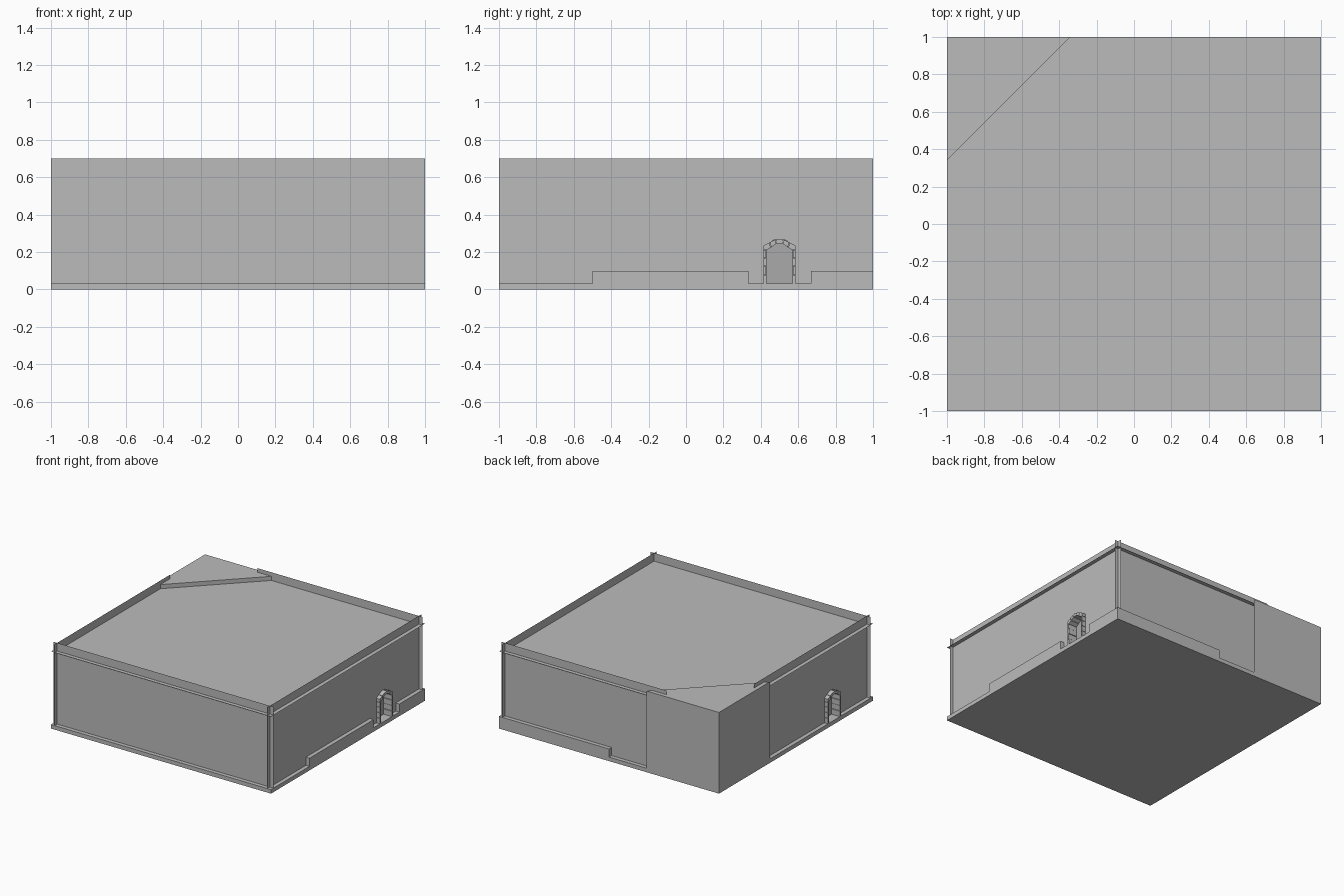
import bpy
import bmesh
from mathutils import Vector

cube = bpy.data.objects.get("Cube")
if cube:
    bpy.data.objects.remove(cube, do_unlink=True)


def material(name, value):
    mat = bpy.data.materials.new(name)
    mat.use_nodes = True
    colour = (value, value, value, 1)
    mat.diffuse_color = colour
    mat.node_tree.nodes["Principled BSDF"].inputs["Base Color"].default_value = colour
    return mat


stone = material("grey stone", 0.5)
dark = material("dark door", 0.4)

E, W = 1.0, 0.967                      # outer edge and wall plane
BASE, LEDGE, BLOCK, TOP = 0.033, 0.633, 0.667, 0.7
CUT = 0.34                             # where the corner block begins


def polygon(name, points, outward, depth=None, mat=stone):
    """A flat sheet facing outward, or a solid when extruded by depth."""
    bm = bmesh.new()
    face = bm.faces.new([bm.verts.new(p) for p in points])
    face.normal_update()
    if face.normal.dot(Vector(outward)) < 0:
        face.normal_flip()
    if depth:
        back = bmesh.ops.extrude_face_region(bm, geom=[face], use_keep_orig=True)
        moved = [g for g in back["geom"] if isinstance(g, bmesh.types.BMVert)]
        bmesh.ops.translate(bm, verts=moved, vec=-Vector(outward) * depth)
        bmesh.ops.recalc_face_normals(bm, faces=bm.faces)
    mesh = bpy.data.meshes.new(name)
    bm.to_mesh(mesh)
    bm.free()
    mesh.materials.append(mat)
    obj = bpy.data.objects.new(name, mesh)
    bpy.context.collection.objects.link(obj)
    return obj


def flat(points, z):
    return [(x, y, z) for x, y in points]


# Foundation, roof with projecting ledge, and solid corner block
outline = [(-E, -E), (E, -E), (E, E), (-CUT, E), (-E, CUT)]
corner = [(-E, CUT), (-CUT, E), (-E, E)]
up = (0, 0, 1)
polygon("foundation", flat(outline, BASE), up, BASE)
polygon("roof", flat(outline, LEDGE), up)
polygon("corner_block", flat(corner, BLOCK), up, BLOCK)

# Doorway half profiles: sideways offset and height
outer = [(0.085, BASE), (0.085, 0.235), (0.022, 0.268)]
inner = [(0.07, BASE), (0.07, 0.21), (0.017, 0.245)]


def arch(half):
    return half + [(-u, z) for u, z in reversed(half)]


# Front and back walls, crossing the side walls at the corners
for name, y, start in (("front_wall", -W, -E), ("back_wall", W, -0.5)):
    polygon(name, [(start, y, BASE), (E, y, BASE), (E, y, TOP), (start, y, TOP)],
            (0, y, 0))

# Side walls, each with an arched doorway of separate stones
for side, s, end in (("left", 1, E), ("right", -1, E / 2)):
    # +x wall runs the full depth, -x wall stops inside the corner block
    low, high = (-E, end)
    out = (s, 0, 0)

    def place(points, x):
        return [(s * x, s * 0.5 + u, z) for u, z in points]

    shift = s * 0.5
    wall = [(low - shift, BASE)] + list(reversed(arch(outer))) + [
        (high - shift, BASE), (high - shift, TOP), (low - shift, TOP)]
    polygon(side + "_wall", place(wall, W), out)
    polygon(side + "_door", place(arch(inner), 0.925), out, mat=dark)

    stones = []
    levels = [BASE, 0.08, 0.125, 0.17, 0.21]
    for m in (-1, 1):
        for i, (a, b) in enumerate(zip(levels, levels[1:])):
            u0 = 0.07 + 0.003 * (i % 2)
            stones.append([(m * u0, a), (m * 0.085, a), (m * 0.085, b - 0.003),
                           (m * u0, b - 0.003)])
        stones.append([(m * 0.07, 0.21), (m * 0.085, 0.21), (m * 0.085, 0.235),
                       (m * 0.055, 0.251), (m * 0.047, 0.225)])
        stones.append([(m * 0.044, 0.227), (m * 0.052, 0.252), (m * 0.024, 0.266),
                       (m * 0.019, 0.243)])
    stones.append([(-0.017, 0.245), (-0.022, 0.262), (0, 0.271), (0.022, 0.262),
                   (0.017, 0.245)])
    for i, shape in enumerate(stones):
        polygon(f"{side}_arch_stone_{i + 1}", place(shape, E), out, 0.09)

# Raised plinths along the +x side and the back
for i, (a, b) in enumerate([(-0.5, 0.333), (0.667, E)]):
    polygon(f"side_plinth_{i + 1}", [(E, a, BASE), (E, b, BASE), (E, b, 0.1), (E, a, 0.1)],
            (1, 0, 0), E - W)
polygon("back_plinth", [(0, E, BASE), (E, E, BASE), (E, E, 0.1), (0, E, 0.1)],
        (0, 1, 0), E - W)
